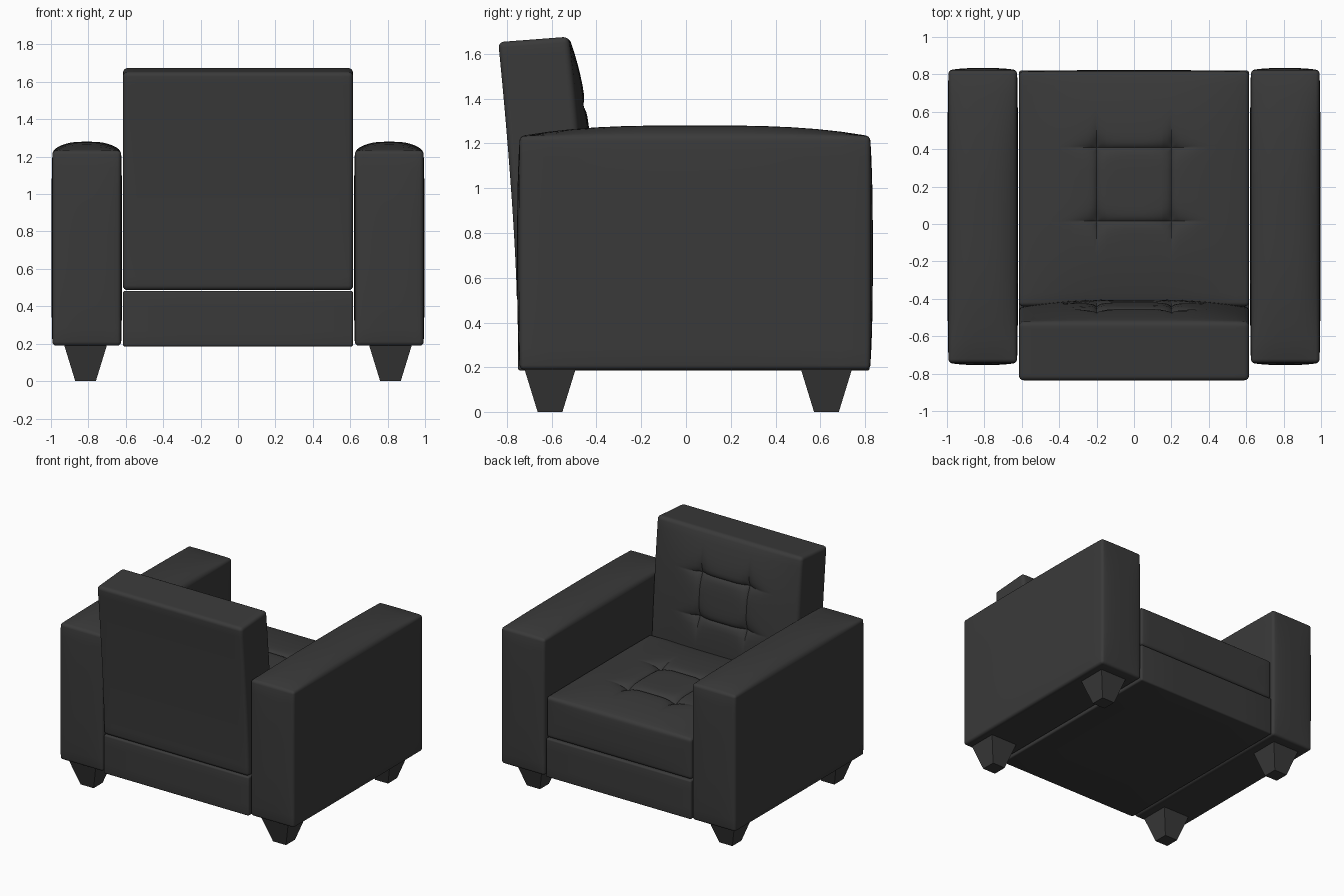
import bpy, bmesh, math
from mathutils import Vector

if "Cube" in bpy.data.objects:
    bpy.data.objects.remove(bpy.data.objects["Cube"])

leather = bpy.data.materials.new("black leather")
leather.diffuse_color = (0.042, 0.042, 0.042, 1)
leather.use_nodes = True
leather.node_tree.nodes["Principled BSDF"].inputs["Base Color"].default_value = leather.diffuse_color


def finish(name, bm, angle=35):
    bmesh.ops.recalc_face_normals(bm, faces=bm.faces)
    me = bpy.data.meshes.new(name)
    bm.to_mesh(me)
    bm.free()
    me.materials.append(leather)
    ob = bpy.data.objects.new(name, me)
    bpy.context.collection.objects.link(ob)
    bpy.ops.object.select_all(action='DESELECT')
    ob.select_set(True)
    bpy.context.view_layer.objects.active = ob
    bpy.ops.object.shade_smooth_by_angle(angle=math.radians(angle))
    return ob


def stations(lo, hi, r, n, seams):
    """Grid positions along one axis: rounded ends, even middle, dense at seams."""
    a, b = lo + r, hi - r
    pts = [lo, lo + .59 * r, hi - .59 * r, hi]
    pts += [a + (b - a) * i / n for i in range(n + 1)]
    for s in seams:
        near = [s + k * d for d in (0, .006, .014, .026, .045) for k in (-1, 1)]
        pts = [p for p in pts if abs(p - s) > .05] + near
    return sorted({round(p, 5) for p in pts})


def cushion(name, lo, hi, r, bulge, n=10, seams=((), (), ()), shape=None):
    """Rounded box whose faces swell by bulge[(axis, sign)]; shape is a last deform."""
    lo, hi = Vector(lo), Vector(hi)
    mid, half = (lo + hi) / 2, (hi - lo) / 2
    grid = [stations(lo[i], hi[i], r, n, seams[i]) for i in range(3)]
    bm = bmesh.new()
    for ax in range(3):
        u, v = (ax + 1) % 3, (ax + 2) % 3
        for end in (lo[ax], hi[ax]):
            rows = []
            for a in grid[u]:
                row = []
                for b in grid[v]:
                    p = Vector((0, 0, 0))
                    p[ax], p[u], p[v] = end, a, b
                    row.append(bm.verts.new(p))
                rows.append(row)
            for r0, r1 in zip(rows, rows[1:]):
                for i in range(len(r0) - 1):
                    bm.faces.new((r0[i], r0[i + 1], r1[i + 1], r1[i]))
    bmesh.ops.remove_doubles(bm, verts=bm.verts, dist=1e-5)
    for vert in bm.verts:
        p = vert.co.copy()
        core = Vector([min(max(p[i], lo[i] + r), hi[i] - r) for i in range(3)])
        p = core + (p - core).normalized() * r
        t = [(p[i] - mid[i]) / half[i] for i in range(3)]
        for (ax, sign), amount in bulge.items():
            w = max(0, sign * t[ax])
            for o in range(3):
                if o != ax:
                    w *= 1 - abs(t[o]) ** 3
            p[ax] += sign * amount * w
        vert.co = shape(p, t) if shape else p
    return finish(name, bm)


def tuft(u, v, us, vs):
    """Depth of the stitched square with its fading tails and four buttons."""
    def line(d, s, ends, tail=.17):
        out = max(ends[0] - s, s - ends[1], 0)
        return math.exp(-abs(d) / .018) * max(0, 1 - out / tail)
    depth = .018 * max([line(u - a, v, vs) for a in us] + [line(v - b, u, us) for b in vs])
    for a in us:
        for b in vs:
            depth += .022 * math.exp(-((u - a) ** 2 + (v - b) ** 2) / .05 ** 2)
    return depth


TX = (-.2, .2)
SEAT_Y = (.015, .41)
BACK_Z = (1.04, 1.36)


def seat_shape(p, t):
    p.z -= tuft(p.x, p.y, TX, SEAT_Y) * max(0, t[2]) ** 4
    return p


def back_shape(p, t):
    # leans backwards with height, top slopes up to the front
    p.y -= tuft(p.x, p.z, TX, BACK_Z) * max(0, t[1]) ** 4
    h = max(0, (t[2] + 1) / 2)
    p.y -= .083 * h ** 1.4
    p.z += .012 * t[1] * h
    return p


# base and cushions
cushion("base", (-.615, -.75, .185), (.615, .82, .483), .012, {}, n=4)
cushion("seat_cushion", (-.615, -.44, .487), (.615, .815, .8), .022,
        {(2, 1): .045, (1, 1): .008}, n=24, seams=(TX, SEAT_Y, ()), shape=seat_shape)
cushion("back_cushion", (-.615, -.755, .487), (.615, -.44, 1.664), .025,
        {(1, 1): .055}, n=24, seams=(TX, (), BACK_Z), shape=back_shape)

# arms and tapered legs on both sides
for side, label in ((-1, "left"), (1, "right")):
    x0, x1 = sorted((side * .625, side * .992))
    cushion(label + "_arm", (x0, -.742, .19), (x1, .822, 1.232), .02,
            {(2, 1): .048, (1, 1): .012, (1, -1): .012,
             (0, 1): .006, (0, -1): .006}, n=14)
    for y, end in ((-.607, "back"), (.627, "front")):
        bm = bmesh.new()
        bmesh.ops.create_cube(bm, size=1)
        for v in bm.verts:
            top = v.co.z > 0
            w = .23 if top else .11
            v.co = (side * .815 + v.co.x * w, y + v.co.y * w, .195 if top else 0)
        finish(f"{end}_{label}_leg", bm, 20)
